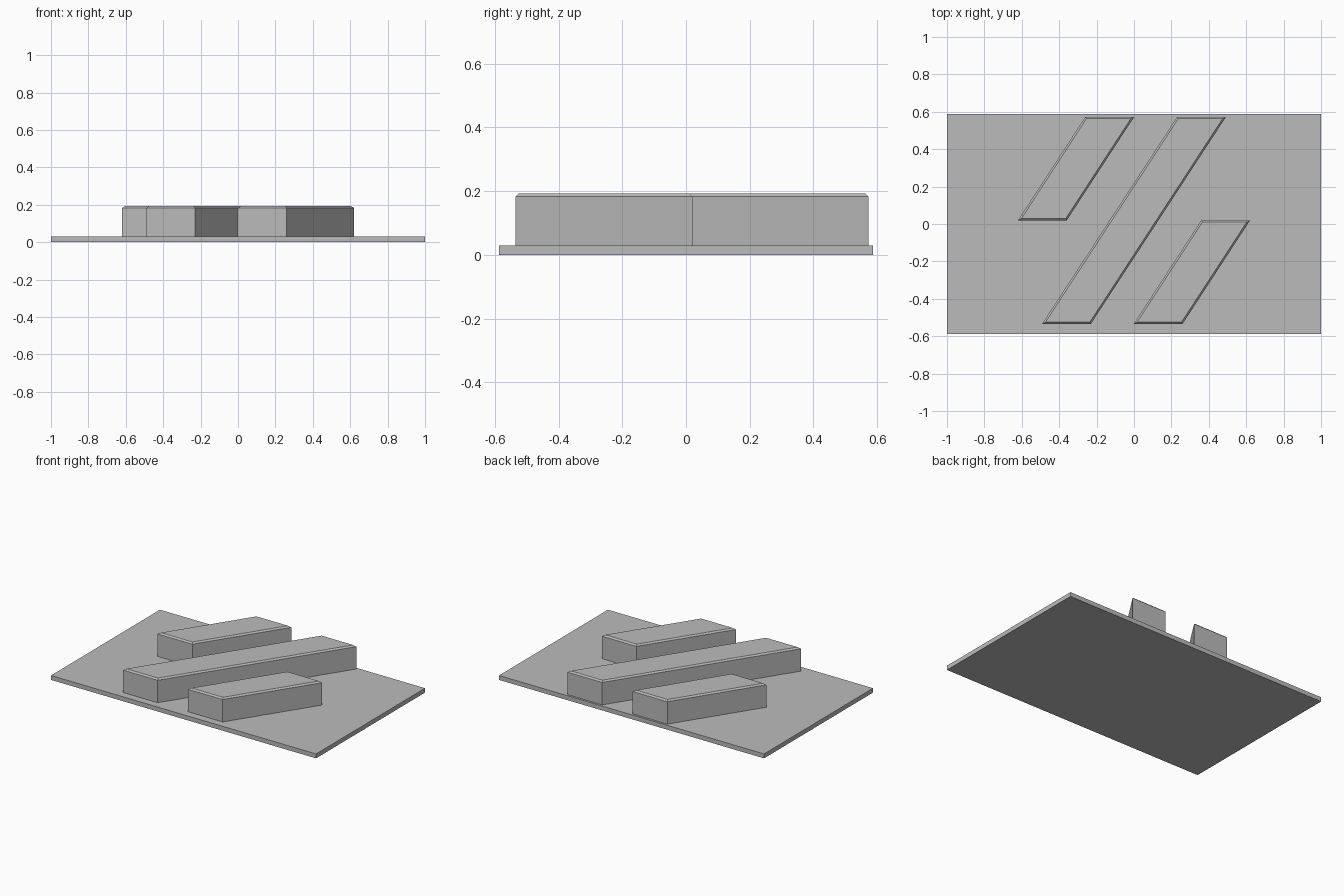
import bpy
import bmesh

cube = bpy.data.objects.get("Cube")
if cube:
    bpy.data.objects.remove(cube, do_unlink=True)

grey = bpy.data.materials.new("plain_grey")
grey.use_nodes = True
colour = (0.5, 0.5, 0.5, 1)
grey.diffuse_color = colour
grey.node_tree.nodes["Principled BSDF"].inputs["Base Color"].default_value = colour


def prism(name, outline, bottom, top, chamfer=0):
    """Extrude a flat outline upward, with an optional chamfer round its top."""
    bm = bmesh.new()
    base = bm.faces.new([bm.verts.new((x, y, bottom)) for x, y in outline])
    raised = bmesh.ops.extrude_face_region(bm, geom=[base], use_keep_orig=True)["geom"]
    verts = [g for g in raised if isinstance(g, bmesh.types.BMVert)]
    lid = [g for g in raised if isinstance(g, bmesh.types.BMFace)]
    bmesh.ops.translate(bm, verts=verts, vec=(0, 0, top - chamfer - bottom))
    bmesh.ops.recalc_face_normals(bm, faces=bm.faces[:])
    if chamfer:
        bmesh.ops.inset_region(bm, faces=lid, thickness=chamfer, depth=chamfer,
                               use_even_offset=True)
    mesh = bpy.data.meshes.new(name)
    bm.to_mesh(mesh)
    bm.free()
    mesh.materials.append(grey)
    obj = bpy.data.objects.new(name, mesh)
    bpy.context.collection.objects.link(obj)
    return obj


# Flat base plate
W, D, PLATE = 1.0, 0.587, 0.03
prism("base_plate", [(-W, -D), (W, -D), (W, D), (-W, D)], 0, PLATE)

# Slanted bars: front left corner, back left x, back y
BAR_WIDTH = 0.261
bars = {
    "right_short_bar": (-0.62, 0.02, -0.26, 0.573),
    "middle_long_bar": (-0.492, -0.535, 0.231, 0.573),
    "left_short_bar": (-0.002, -0.535, 0.36, 0.02),
}
for name, (x0, y0, x1, y1) in bars.items():
    outline = [(x0, y0), (x0 + BAR_WIDTH, y0), (x1 + BAR_WIDTH, y1), (x1, y1)]
    prism(name, outline, PLATE, 0.193, chamfer=0.01)
